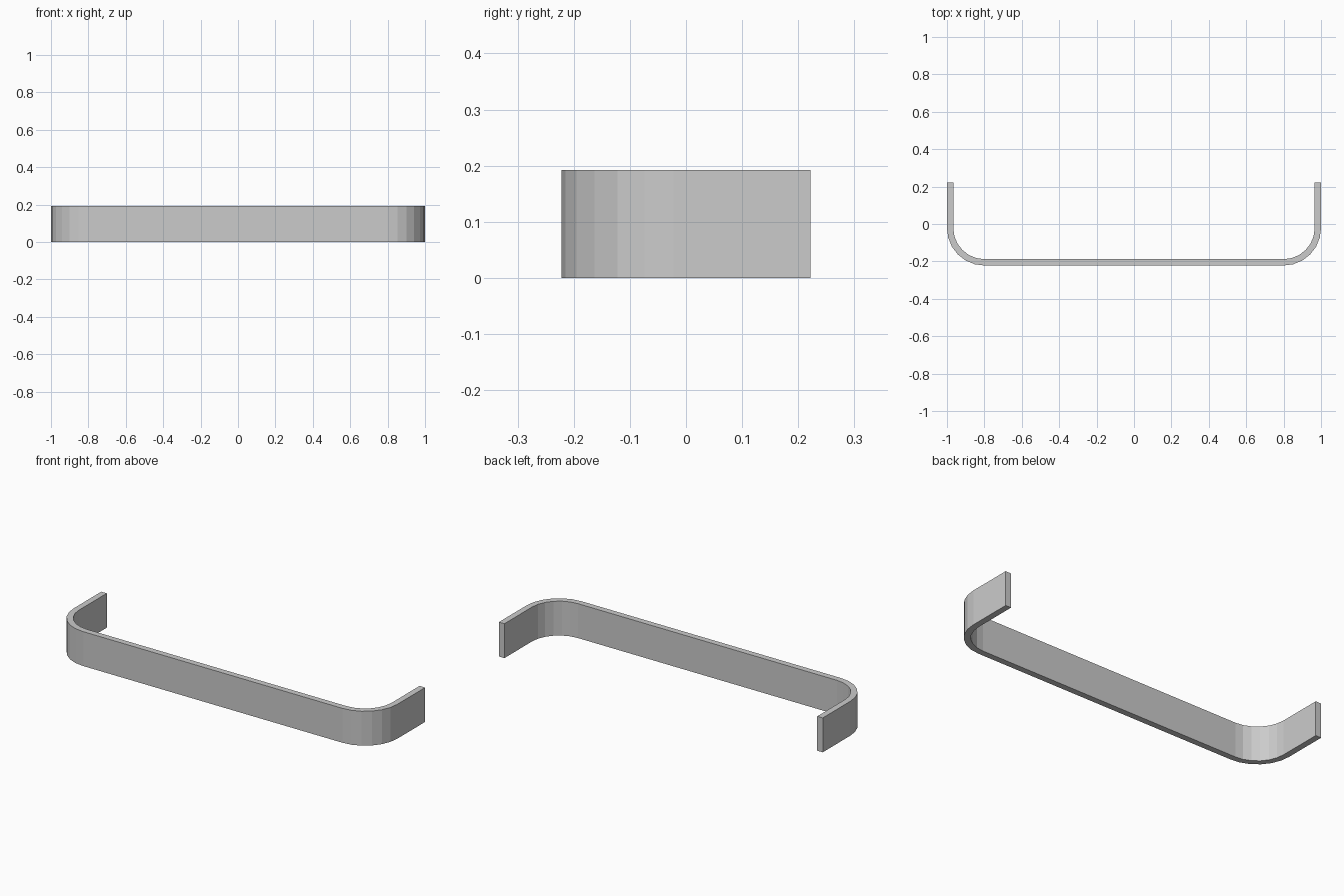
import bpy
import bmesh
from math import sin, cos, radians

# Main dimensions
HALF_W, HALF_D, HEIGHT = 1.0, 0.222, 0.192
THICK, RADIUS, STEPS = 0.034, 0.2, 6

cube = bpy.data.objects.get("Cube")
if cube:
    bpy.data.objects.remove(cube, do_unlink=True)

# Plain grey material
grey = bpy.data.materials.new("plain grey")
grey.use_nodes = True
color = (0.6, 0.6, 0.6, 1.0)
grey.diffuse_color = color
grey.node_tree.nodes["Principled BSDF"].inputs["Base Color"].default_value = color


def half_path(inset):
    """Right half of the U outline, from the front bar to the arm tip."""
    cx, cy = HALF_W - RADIUS, RADIUS - HALF_D
    r = RADIUS - inset
    angles = [radians(90 * i / STEPS) for i in range(STEPS + 1)]
    arc = [(cx + r * sin(a), cy - r * cos(a)) for a in angles]
    return arc + [(HALF_W - inset, HALF_D)]


def full_path(inset):
    half = half_path(inset)
    return [(-x, y) for x, y in reversed(half)] + half


# Bent flat strip: closed U profile pushed up to its height
bm = bmesh.new()
outline = full_path(0) + full_path(THICK)[::-1]
base = bm.faces.new([bm.verts.new((x, y, 0)) for x, y in outline])
result = bmesh.ops.extrude_face_region(bm, geom=[base], use_keep_orig=True)
top = [v for v in result["geom"] if isinstance(v, bmesh.types.BMVert)]
bmesh.ops.translate(bm, verts=top, vec=(0, 0, HEIGHT))
bmesh.ops.recalc_face_normals(bm, faces=bm.faces)

mesh = bpy.data.meshes.new("bent_strip")
bm.to_mesh(mesh)
bm.free()
mesh.materials.append(grey)
strip = bpy.data.objects.new("bent_strip", mesh)
bpy.context.collection.objects.link(strip)
